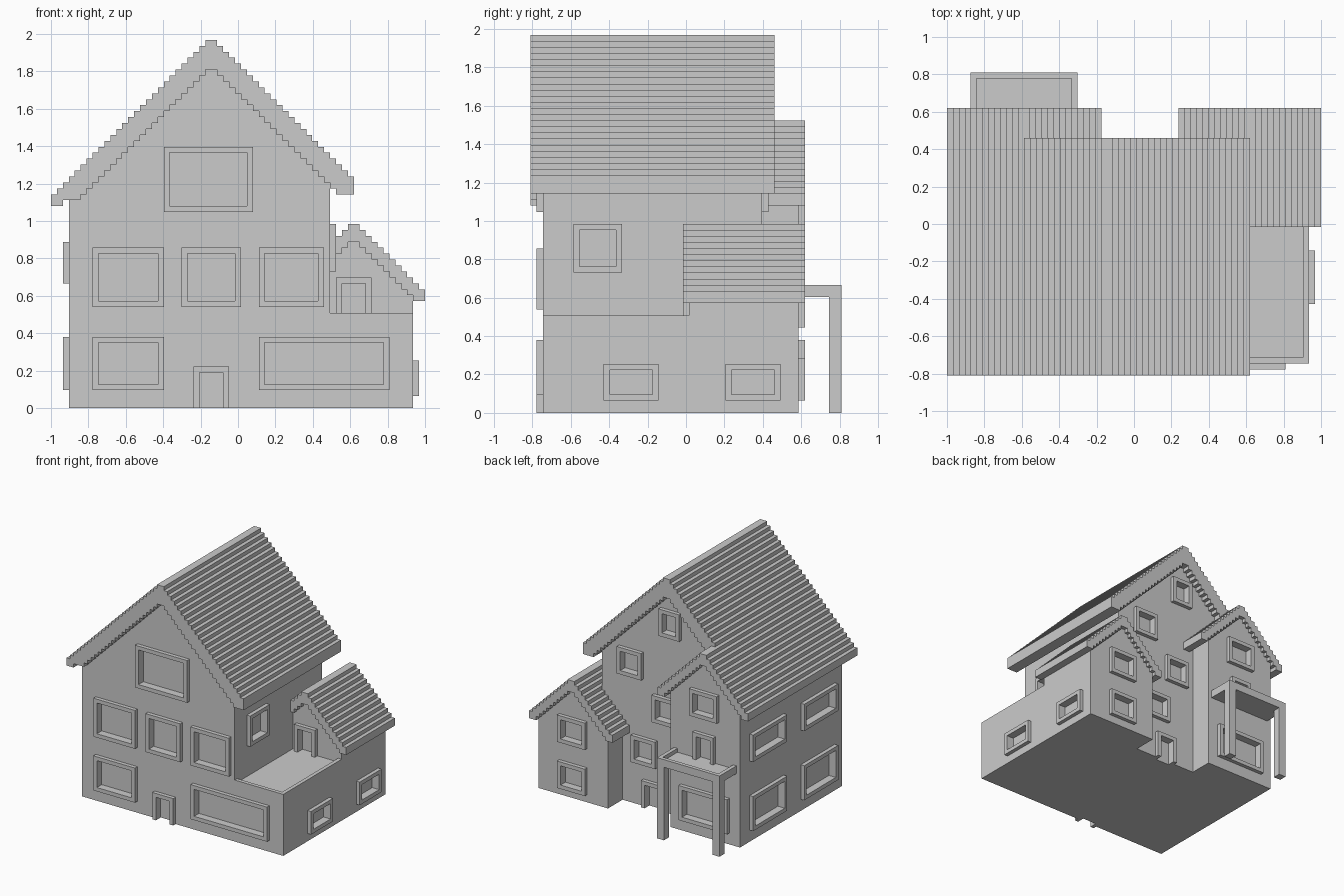
import bpy, bmesh
from mathutils import Vector

if "Cube" in bpy.data.objects:
    bpy.data.objects.remove(bpy.data.objects["Cube"])

U = 2 / 63                       # one grid cell; all sizes below are in cells
OFF = Vector((-31.5, -25.5, 0))


def make(name, bm):
    for v in bm.verts:
        v.co = (v.co + OFF) * U
    bmesh.ops.recalc_face_normals(bm, faces=bm.faces)
    me = bpy.data.meshes.new(name)
    bm.to_mesh(me)
    bm.free()
    ob = bpy.data.objects.new(name, me)
    bpy.context.scene.collection.objects.link(ob)
    return ob


def boxes(name, items):
    """One mesh of several boxes given as (low corner, high corner)."""
    bm = bmesh.new()
    for lo, hi in items:
        lo, hi = Vector(lo), Vector(hi)
        r = bmesh.ops.create_cube(bm, size=1)
        for v in r['verts']:
            v.co = Vector([(lo[i] + hi[i]) / 2 + v.co[i] * (hi[i] - lo[i]) for i in range(3)])
    return make(name, bm)


def prism(name, pts, y0, y1):
    """Extrude an x-z outline along y."""
    bm = bmesh.new()
    f = bm.faces.new([bm.verts.new((x, y0, z)) for x, z in pts])
    r = bmesh.ops.extrude_face_region(bm, geom=[f])
    for v in r['geom']:
        if isinstance(v, bmesh.types.BMVert):
            v.co.y = y1
    return make(name, bm)


def gable(name, x0, x1, mid, apex, y0, y1):
    pts = [(x0, 0), (x1, 0), (x1, apex - (x1 - mid)), (mid, apex), (x0, apex - (mid - x0))]
    return prism(name, pts, y0, y1)


def stepped_roof(name, x0, x1, mid, top, thick, floors, y0, y1):
    """Stair-stepped pitched roof, ridge two cells wide."""
    up, low = [], []
    for c in range(x0, x1):
        t = top - max(mid - 1 - c, c - mid, 0)
        b = max(t - thick, floors[0] if c < mid else floors[1])
        for x in (c, c + 1):
            if (x, t) not in up:
                up.append((x, t))
            if (x, b) not in low:
                low.append((x, b))
    return prism(name, up + low[::-1], y0, y1)


def wall_box(axis, plane, d0, d1, a0, a1, z0, z1):
    p, q = sorted((plane + d0, plane + d1))
    if axis == 'y':
        return ((a0, p, z0), (a1, q, z1))
    return ((p, a0, z0), (q, a1, z1))


def openings(name, bodies, axis, plane, out, specs, door=False):
    """Raised frames on a wall plus recesses cut into the bodies."""
    bars, cuts = [], []
    for a0, a1, z0, z1 in specs:
        parts = [(a0, a0 + 1, z0, z1), (a1 - 1, a1, z0, z1), (a0 + 1, a1 - 1, z1 - 1, z1)]
        if not door:
            parts.append((a0 + 1, a1 - 1, z0, z0 + 1))
        bars += [wall_box(axis, plane, 0, out, *p) for p in parts]
        low = z0 + 1 if not door else (z0 if z0 else -1)
        cuts.append(wall_box(axis, plane, -out, out * 0.5, a0 + 1, a1 - 1, low, z1 - 1))
    boxes(name, bars)
    for b in bodies:
        cut(b, cuts)


def cut(body, items):
    c = boxes('cutter', items)
    c.hide_render = True
    m = body.modifiers.new('recess', 'BOOLEAN')
    m.operation, m.solver, m.object = 'DIFFERENCE', 'EXACT', c
    bpy.context.view_layer.objects.active = body
    bpy.ops.object.modifier_apply(modifier=m.name)
    bpy.data.objects.remove(c)


# Walls
main = gable('main_walls', 3, 47, 27, 60, 2, 38)
left = gable('left_wing_walls', 3, 23, 13, 47, 38, 44)
right = gable('right_wing_walls', 41, 61, 51, 30, 26, 44)
terrace = boxes('terrace_block', [((47, 2, 0), (61, 26, 16))])
cut(terrace, [((46, 3, 15), (60, 27, 17))])

# Roofs
stepped_roof('main_roof', 0, 51, 27, 62, 5, (35, 36), 0, 40)
boxes('main_roof_left_lip', [((0, 0, 34), (2, 40, 35))])
stepped_roof('left_wing_roof', 0, 26, 13, 48, 3, (34, 34), 38, 45)
stepped_roof('right_wing_roof', 39, 63, 51, 31, 3, (18, 18), 25, 45)

# Front windows and door
openings('front_windows', [main], 'y', 2, -1,
         [(19, 34, 33, 44), (7, 19, 17, 27), (22, 32, 17, 27), (35, 46, 17, 27), (7, 19, 3, 12)])
openings('front_wide_window', [main, terrace], 'y', 2, -1, [(35, 57, 3, 12)])
openings('front_door', [main], 'y', 2, -1, [(24, 30, 0, 7)], True)

# Side windows
side = [(y, y + 14, z0, z1) for y in (5, 26) for z0, z1 in ((3, 12), (21, 28))]
openings('left_front_windows', [main], 'x', 3, -1, side[:2])
openings('left_back_windows', [main, left], 'x', 3, -1, side[2:])
openings('right_upper_window', [main], 'x', 47, 1, [(7, 15, 23, 31)])
openings('terrace_side_window', [terrace], 'x', 61, 1, [(12, 21, 2, 8)])
openings('right_wing_side_window', [right], 'x', 61, 1, [(32, 41, 2, 8)])
openings('terrace_door', [right], 'y', 26, -1, [(48, 54, 15, 22)], True)

# Back windows and doors
openings('back_windows', [main], 'y', 38, 1,
         [(24, 30, 46, 53), (35, 42, 33, 40), (25, 32, 23, 30), (31, 38, 11, 18)])
openings('back_door', [main], 'y', 38, 1, [(29, 35, 0, 7)], True)
openings('right_wing_back_windows', [right], 'y', 44, 1, [(47, 55, 2, 9), (47, 55, 14, 21)])
openings('left_wing_back_windows', [left], 'y', 44, 1, [(6, 20, 3, 12), (9, 17, 31, 38)])
openings('balcony_door', [left], 'y', 44, 1, [(10, 16, 20, 27)], True)

# Balcony on posts
balcony = boxes('balcony', [((4, 44, 19), (22, 51, 21))])
cut(balcony, [((5, 43, 20), (21, 50, 22))])
boxes('balcony_posts', [((x, 49, 0), (x + 2, 51, 19)) for x in (4, 20)])
